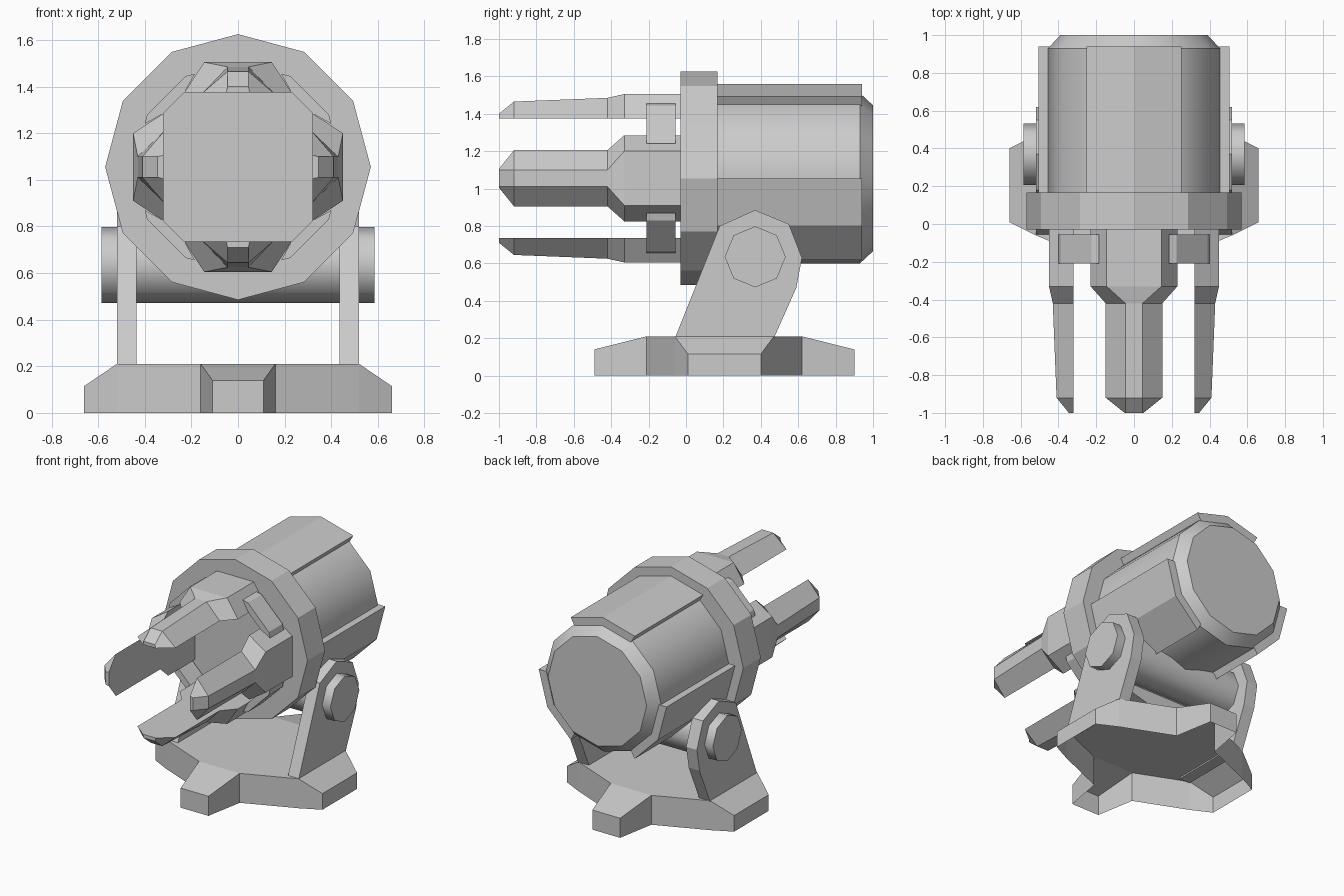
import bpy, bmesh
from math import cos, sin, radians
from mathutils import Matrix, Vector

default_cube = bpy.data.objects.get("Cube")
if default_cube:
    bpy.data.objects.remove(default_cube)

grey = bpy.data.materials.new("matte_grey")
grey.use_nodes = True
colour = (0.6, 0.6, 0.6, 1)
grey.diffuse_color = colour
grey.node_tree.nodes["Principled BSDF"].inputs["Base Color"].default_value = colour

AXIS_Z = 1.055                       # height of the barrel axis
PIVOT_Y, PIVOT_Z = 0.37, 0.635       # hinge pin centre


def finish(name, bm, smooth=None):
    mesh = bpy.data.meshes.new(name)
    bm.to_mesh(mesh)
    bm.free()
    mesh.materials.append(grey)
    obj = bpy.data.objects.new(name, mesh)
    bpy.context.collection.objects.link(obj)
    if smooth:
        bpy.ops.object.select_all(action='DESELECT')
        obj.select_set(True)
        bpy.context.view_layer.objects.active = obj
        bpy.ops.object.shade_smooth_by_angle(angle=radians(smooth))
    return obj


def loft(name, loops, matrix=Matrix(), smooth=None):
    """Closed solid through matching loops of points."""
    bm = bmesh.new()
    rings = [[bm.verts.new(matrix @ Vector(p)) for p in loop] for loop in loops]
    for a, b in zip(rings, rings[1:]):
        for i in range(len(a)):
            j = (i + 1) % len(a)
            bm.faces.new((a[i], a[j], b[j], b[i]))
    bm.faces.new(rings[0])
    bm.faces.new(rings[-1])
    bmesh.ops.recalc_face_normals(bm, faces=bm.faces)
    return finish(name, bm, smooth)


def arc(radius, start, end, step=30):
    return [(radius * cos(radians(a)), radius * sin(radians(a)))
            for a in range(start, end, step)]


def at_y(points, y):
    return [(x, y, z) for x, z in points]


def at_x(points, x):
    return [(x, y, z) for y, z in points]


def around_axis(degrees):
    return Matrix.Translation((0, 0, AXIS_Z)) @ Matrix.Rotation(radians(degrees), 4, 'Y')


# Base: hollow star-shaped shell with four sloping feet
front_foot = [(-0.16, -0.21, 0.21), (-0.11, -0.49, 0.14), (0.11, -0.49, 0.14), (0.16, -0.21, 0.21)]
side_foot = [(0.52, -0.06, 0.21), (0.66, 0.01, 0.115), (0.66, 0.40, 0.115), (0.52, 0.47, 0.21)]
half = front_foot + side_foot
outline = half + [(-x, 0.41 - y, z) for x, y, z in half]
bm = bmesh.new()
top = [bm.verts.new(p) for p in outline]
low = [bm.verts.new((x, y, 0)) for x, y, z in outline]
for i in range(len(top)):
    j = (i + 1) % len(top)
    bm.faces.new((low[i], low[j], top[j], top[i]))
for i in range(0, len(top), 4):
    bm.faces.new(top[i:i + 4])
bm.faces.new([v for i, v in enumerate(top) if i % 4 in (0, 3)])
finish("base", bm)

# Support arms and hinge pin
arm = [(-0.06, 0.2), (0.47, 0.2), (0.59, 0.47), (0.62, 0.63),
       (0.55, 0.81), (0.37, 0.885), (0.18, 0.80)]
for side, s in (("left", 1), ("right", -1)):
    loft(side + "_arm", [at_x(arm, s * 0.435), at_x(arm, s * 0.52)])
pin = [(PIVOT_Y + y, PIVOT_Z + z) for y, z in arc(0.163, 0, 360, 45)]
loft("hinge_pin", [at_x(pin, -0.585), at_x(pin, 0.585)], smooth=50)

# Barrel with chamfered back end, and the wide collar in front of it
loft("barrel", [at_y(arc(r, 0, 360), y) for r, y in ((0.455, 0.1), (0.455, 0.93), (0.39, 1.0))],
     around_axis(0), smooth=32)
loft("collar", [at_y(arc(0.57, 0, 360), y) for y in (-0.03, 0.168)], around_axis(0))

# Three raised plates along the barrel
plate = arc(0.505, 60, 121) + arc(0.44, 60, 121)[::-1]
for i in range(3):
    loft(f"barrel_plate_{i + 1}", [at_y(plate, 0.15), at_y(plate, 0.94)], around_axis(120 * i))

# Four claws, each lofted from inner width, outer width and outer radius along y
claw_sections = [(0.0, 0.23, 0.145, 0.45), (-0.33, 0.23, 0.145, 0.45),
                 (-0.42, 0.15, 0.045, 0.43), (-0.92, 0.15, 0.045, 0.41),
                 (-1.0, 0.05, 0.045, 0.345)]
claw = [at_y([(-w, 0.32), (w, 0.32), (v, r), (-v, r)], y) for y, w, v, r in claw_sections]
# Curved braces that join neighbouring claws
brace = [(0.185, 0.40), (0.225, 0.39), (0.39, 0.225), (0.40, 0.185), (0.32, 0.23), (0.23, 0.32)]
for i, place in enumerate(("top", "left", "bottom", "right")):
    turn = around_axis(90 * i)
    loft(place + "_claw", claw, turn)
    loft(f"claw_brace_{i + 1}", [at_y(brace, -0.21), at_y(brace, -0.055)], turn)
